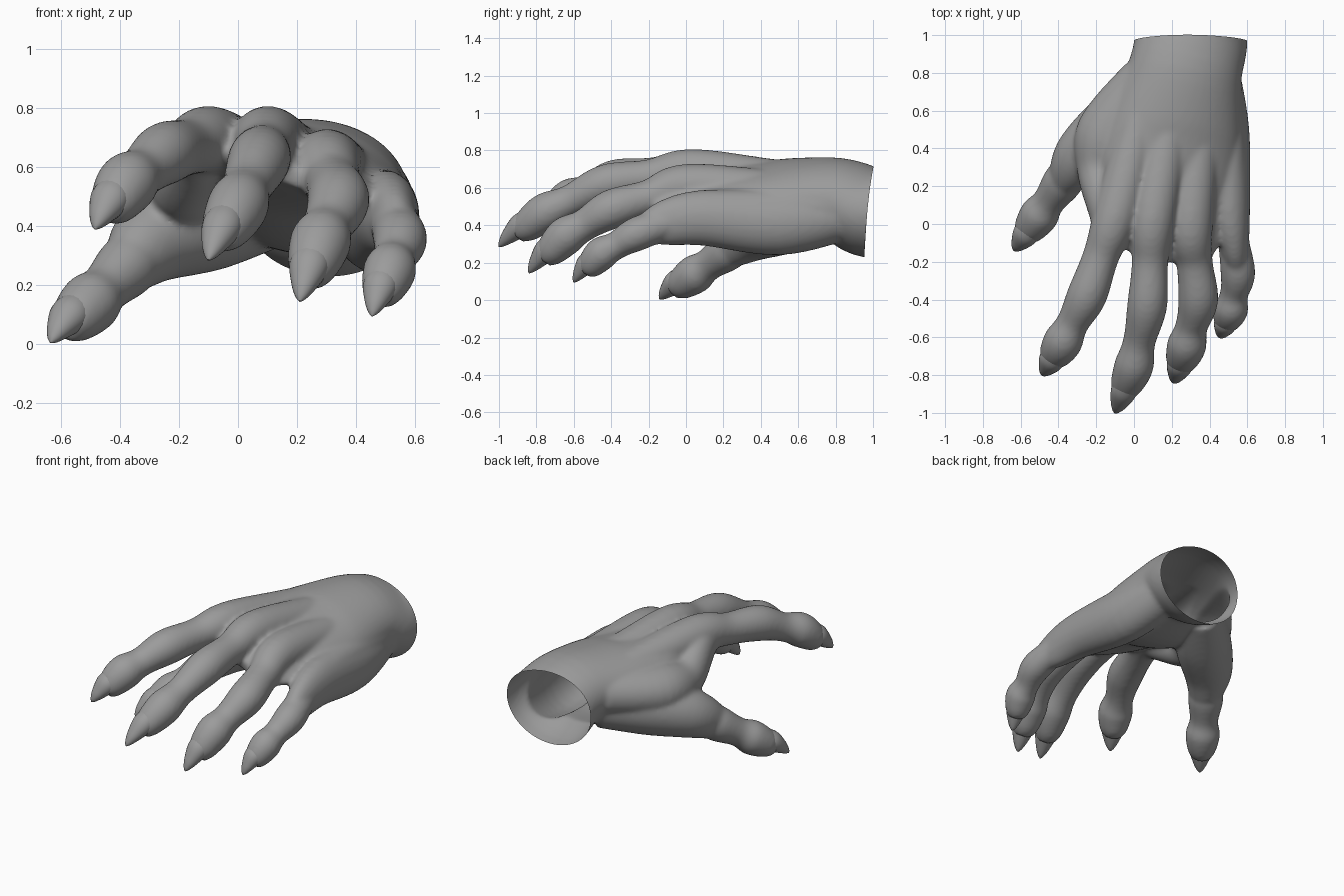
import bpy, bmesh, math
from mathutils import Vector, Matrix

if "Cube" in bpy.data.objects:
    bpy.data.objects.remove(bpy.data.objects["Cube"])

skin = bpy.data.materials.new("grey skin")
skin.use_nodes = True
GREY = (0.33, 0.33, 0.33, 1)
skin.diffuse_color = GREY
skin.node_tree.nodes["Principled BSDF"].inputs["Base Color"].default_value = GREY


def spline(stations, steps=6):
    """Catmull-Rom curve through tuples of any length."""
    padded = [stations[0], *stations, stations[-1]]
    curve = []
    for before, start, end, after in zip(padded, padded[1:], padded[2:], padded[3:]):
        for step in range(steps):
            t = step / steps
            curve.append([q + t * (r - p) / 2 + t * t * (p - 2.5 * q + 2 * r - s / 2)
                          + t ** 3 * (3 * q - p - 3 * r + s) / 2
                          for p, q, r, s in zip(before, start, end, after)])
    curve.append(list(stations[-1]))
    return curve


def tube(bm, stations, tilt=0, sides=32):
    """Closed elliptical tube through (x, y, z, half width, half height) stations."""
    curve = spline(stations)
    last = len(curve) - 1
    rings = []
    for i, (x, y, z, wide, tall) in enumerate(curve):
        ahead, behind = curve[min(i + 1, last)], curve[max(i - 1, 0)]
        along = (Vector(ahead[:3]) - Vector(behind[:3])).normalized()
        side = along.cross(Vector((0, 0, 1))).normalized()
        up = side.cross(along)
        # The roll grows steadily from the first station to the last
        roll = Matrix.Rotation(tilt * i / last, 3, along)
        ring = []
        for k in range(sides):
            angle = math.tau * k / sides
            offset = side * math.cos(angle) * wide + up * math.sin(angle) * tall
            ring.append(bm.verts.new(Vector((x, y, z)) + roll @ offset))
        rings.append(ring)
    for near, far in zip(rings, rings[1:]):
        for k in range(sides):
            bm.faces.new((near[k], near[k - 1], far[k - 1], far[k]))
    bm.faces.new(rings[0])
    bm.faces.new(rings[-1][::-1])


def finish(name, bm):
    """Turn a bmesh into a coloured object."""
    bmesh.ops.recalc_face_normals(bm, faces=bm.faces)
    mesh = bpy.data.meshes.new(name)
    bm.to_mesh(mesh)
    bm.free()
    mesh.materials.append(skin)
    part = bpy.data.objects.new(name, mesh)
    bpy.context.collection.objects.link(part)
    return part


# Every digit shares one rhythm: full at the joints, slim between them
JOINT, WAIST, KNUCKLE, FINGERTIP = .106, .086, .118, .055


def digit(bm, name, size, wrist, knuckle, middle_joint, end_joint, tip):
    """Add one digit to the hand and return its separate claw."""
    wrist, knuckle, middle_joint, end_joint, tip = map(
        Vector, (wrist, knuckle, middle_joint, end_joint, tip))
    root = end_joint.lerp(tip, .62)
    path = [(wrist, KNUCKLE), (wrist.lerp(knuckle, .5), KNUCKLE), (knuckle, KNUCKLE),
            (knuckle.lerp(middle_joint, .5), WAIST * 1.12), (middle_joint, JOINT),
            (middle_joint.lerp(end_joint, .6), WAIST), (end_joint, JOINT * .98),
            (end_joint.lerp(tip, .4), WAIST), (root, FINGERTIP)]
    tube(bm, [(*spot, radius * size, radius * size) for spot, radius in path])

    # Flattened, slightly hooked cone seated in the fingertip
    claw = bmesh.new()
    stations = []
    for reach, radius in ((.3, .06), (.55, .069), (.8, .045), (.94, .022), (1, .004)):
        spot = end_joint.lerp(tip, reach) + Vector((0, 0, .035 * (1 - reach ** 3)))
        stations.append((*spot, radius * size, radius * size * .9))
    tube(claw, stations, sides=20)
    return finish(name + "_claw", claw)


# Palm
hand_bm = bmesh.new()
tube(hand_bm, [(.3, 1.1, .46, .3, .26), (.3, .96, .475, .3, .24), (.27, .8, .54, .305, .22),
               (.21, .5, .53, .37, .22), (.18, .2, .58, .35, .14),
               (.19, -.1, .58, .28, .07), (.18, -.2, .57, .18, .03)], tilt=-.36, sides=48)
# Pad below the little finger
tube(hand_bm, [(.42, .85, .45, .13, .13), (.47, .5, .41, .14, .17),
               (.5, .1, .44, .115, .15), (.53, -.12, .41, .08, .12),
               (.55, -.26, .36, .05, .06)])
# Web between thumb and index finger
tube(hand_bm, [(.07, .77, .55, .14, .13), (-.13, .47, .52, .18, .15),
               (-.19, .27, .53, .11, .12), (-.15, .06, .64, .09, .11),
               (-.16, -.1, .66, .05, .06)])
# Thumb pad
tube(hand_bm, [(.1, .75, .46, .13, .14), (-.09, .54, .42, .17, .17),
               (-.27, .37, .36, .15, .15), (-.36, .24, .28, .1, .11),
               (-.42, .16, .22, .05, .05)])

claws = [
    digit(hand_bm, "index", 1, (.13, .9, .58), (-.1, .04, .69), (-.25, -.38, .645),
          (-.375, -.62, .545), (-.485, -.8, .39)),
    digit(hand_bm, "middle", 1, (.25, .9, .58), (.1, .03, .69), (.07, -.43, .62),
          (0, -.75, .47), (-.1, -1, .285)),
    digit(hand_bm, "ring", 1, (.38, .9, .55), (.3, 0, .61), (.34, -.4, .485),
          (.28, -.64, .345), (.21, -.84, .145)),
    digit(hand_bm, "little", .87, (.46, .9, .5), (.5, .1, .48), (.55, -.26, .355),
          (.515, -.45, .25), (.455, -.6, .095)),
    digit(hand_bm, "thumb", 1, (.12, .8, .48), (-.26, .38, .38), (-.38, .22, .26),
          (-.5, .05, .14), (-.635, -.14, .005)),
]

# Fuse the flesh into one skin
source = finish("hand_source", hand_bm)
fuse = source.modifiers.new("fuse", 'REMESH')
fuse.mode = 'VOXEL'
fuse.voxel_size = .013
soften = source.modifiers.new("soften", 'SMOOTH')
soften.iterations = 10
skin_bm = bmesh.new()
skin_bm.from_mesh(source.evaluated_get(bpy.context.evaluated_depsgraph_get()).to_mesh())
bpy.data.objects.remove(source)

# Open wrist, with its rim bowed backwards in the middle
bmesh.ops.bisect_plane(skin_bm, geom=skin_bm.verts[:] + skin_bm.edges[:] + skin_bm.faces[:],
                       plane_co=(0, .97, .48), plane_no=(0, 1, -.09), clear_outer=True)
for v in skin_bm.verts:
    bow = 1 - ((v.co.x - .3) / .3) ** 2
    v.co.y += .12 * max(0, v.co.y - .9) * max(0, bow)
hand = finish("hand", skin_bm)

for part in [hand, *claws]:
    bpy.ops.object.select_all(action='DESELECT')
    part.select_set(True)
    bpy.context.view_layer.objects.active = part
    bpy.ops.object.shade_smooth_by_angle(angle=math.radians(50))
